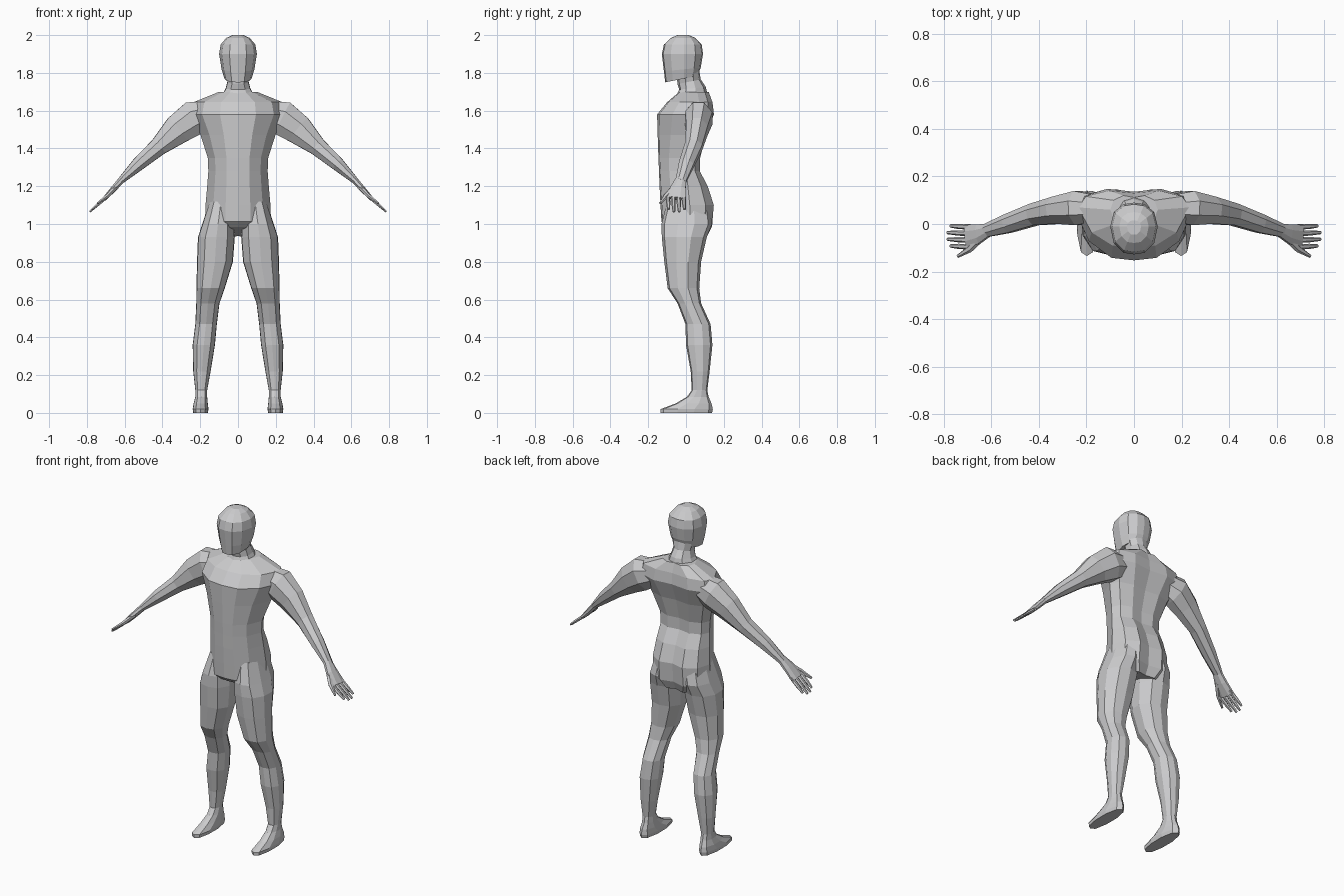
import bpy, bmesh, math
from mathutils import Vector

skin = bpy.data.materials.new("plain_grey")
skin.diffuse_color = (0.6, 0.6, 0.61, 1)


def loft(name, rings, mirror=False):
    """Skin a list of equal-length point rings and cap both ends."""
    bm = bmesh.new()
    loops = [[bm.verts.new(p) for p in r] for r in rings]
    n = len(loops[0])
    for a, b in zip(loops, loops[1:]):
        for i in range(n):
            j = (i + 1) % n
            bm.faces.new((a[i], a[j], b[j], b[i]))
    bm.faces.new(loops[0])
    bm.faces.new(loops[-1])
    bmesh.ops.recalc_face_normals(bm, faces=bm.faces)
    me = bpy.data.meshes.new(name)
    bm.to_mesh(me)
    bm.free()
    me.materials.append(skin)
    ob = bpy.data.objects.new(name, me)
    bpy.context.collection.objects.link(ob)
    if mirror:
        ob.modifiers.new("Mirror", 'MIRROR')
    return ob


def section(half, z, x0, x1, yf, yb, ys, tilt=0):
    """Horizontal ring from a half outline; tilt raises z towards the back."""
    pts = half + [(-x, y) for x, y in half[-2:0:-1]]
    out = []
    for fx, fy in pts:
        y = ys + fy * ((ys - yf) if fy < 0 else (yb - ys))
        out.append(((x0 + x1) / 2 + fx * (x1 - x0) / 2, y, z + tilt * y))
    return out


def tube(path, sides=8):
    """Rings across a path; each entry is (centre, half height, half depth in y)."""
    out = []
    for i, (c, h, d) in enumerate(path):
        t = Vector(path[min(i + 1, len(path) - 1)][0]) - Vector(path[max(i - 1, 0)][0])
        up = Vector((-t.z, 0, t.x)).normalized()
        side = t.normalized().cross(up)
        out.append([Vector(c) + up * h * math.cos(a) + side * d * math.sin(a)
                    for a in (2 * math.pi * (k + .5) / sides for k in range(sides))])
    return out


# torso with a grooved back
TORSO = [(0, -1), (.38, -.95), (.76, -.62), (1, 0), (.86, .66), (.45, 1), (0, .86)]
torso = [  # z, half width, front y, back y, side y, tilt
    (.96, .12, -.10, .11, .02, -.25),
    (1.0, .175, -.13, .138, .02, -.1),
    (1.1, .172, -.135, .147, .02, 0),
    (1.2, .163, -.14, .115, .01, 0),
    (1.28, .157, -.143, .073, 0, 0),
    (1.35, .16, -.146, .075, 0, 0),
    (1.47, .198, -.15, .105, .03, 0),
    (1.58, .25, -.153, .148, .06, 0),
    (1.645, .235, -.10, .14, .07, 0),
    (1.70, .10, -.035, .12, .06, 0)]
loft("torso", [section(TORSO, z, -w, w, f, b, s, t) for z, w, f, b, s, t in torso])

# neck
OVAL = [(0, -1), (.55, -.85), (.95, -.35), (.95, .35), (.55, .85), (0, 1)]
loft("neck", [section(OVAL, z, -w, w, f, b, .02, t) for z, w, f, b, t in [
    (1.66, .10, -.06, .12, 0), (1.715, .068, -.036, .105, .1),
    (1.75, .058, -.045, .078, .2), (1.80, .07, -.05, .07, .2)]])

# head with a flat, slanted underside
HEAD = [(0, -1), (.45, -.94), (.85, -.6), (1, 0), (.85, .6), (.45, .93), (0, 1)]
loft("head", [section(HEAD, z, -w, w, f, b, -.01, t) for z, w, f, b, t in [
    (1.772, .072, -.11, .06, .2), (1.82, .087, -.117, .078, .1),
    (1.90, .10, -.128, .09, 0), (1.95, .092, -.117, .083, 0),
    (1.985, .062, -.08, .05, 0), (2.0, .03, -.045, .015, 0)]])

# legs running down into flat-soled feet
LEG = [(0, -1), (.6, -.88), (.97, -.35), (1, .3), (.62, .85), (0, 1)]
legs = [  # z, inner x, outer x, front y, back y
    (1.12, .03, .15, -.10, .12),
    (1.0, .022, .189, -.13, .138),
    (.93, .017, .212, -.128, .11),
    (.80, .027, .217, -.115, .08),
    (.66, .07, .22, -.097, .07),
    (.58, .098, .221, -.045, .08),
    (.47, .112, .226, -.003, .13),
    (.36, .122, .24, 0, .14),
    (.22, .145, .237, .025, .125),
    (.12, .163, .226, .03, .113),
    (.085, .163, .226, .005, .12),
    (.05, .16, .235, -.055, .135),
    (.02, .156, .24, -.135, .142),
    (0, .16, .237, -.135, .138)]
loft("leg", [section(LEG, z, a, b, f, k, (f + k) / 2) for z, a, b, f, k in legs], True)

# arms down to the wrist
loft("arm", tube([
    ((.15, .065, 1.585), .075, .06),
    ((.235, .067, 1.56), .10, .078),
    ((.32, .058, 1.50), .085, .062),
    ((.42, .04, 1.41), .052, .05),
    ((.53, .002, 1.315), .038, .043),
    ((.625, -.028, 1.225), .018, .03)]), True)

# palm
loft("palm", tube([
    ((.615, -.026, 1.235), .019, .03),
    ((.655, -.042, 1.19), .017, .044),
    ((.705, -.052, 1.135), .012, .056)]), True)

# four fingers and a thumb
for i in range(4):
    y = -.010 - .028 * i
    tip = .785 - (.012 if i in (0, 3) else 0)
    loft("finger", tube([
        ((.69, y - .002, 1.148), .01, .012),
        ((.74, y, 1.105), .01, .011),
        ((tip, y + .002, 1.85 - tip), .006, .007)], 6), True)
loft("thumb", tube([
    ((.645, -.06, 1.195), .014, .018),
    ((.69, -.105, 1.15), .012, .015),
    ((.742, -.136, 1.11), .006, .007)], 6), True)
